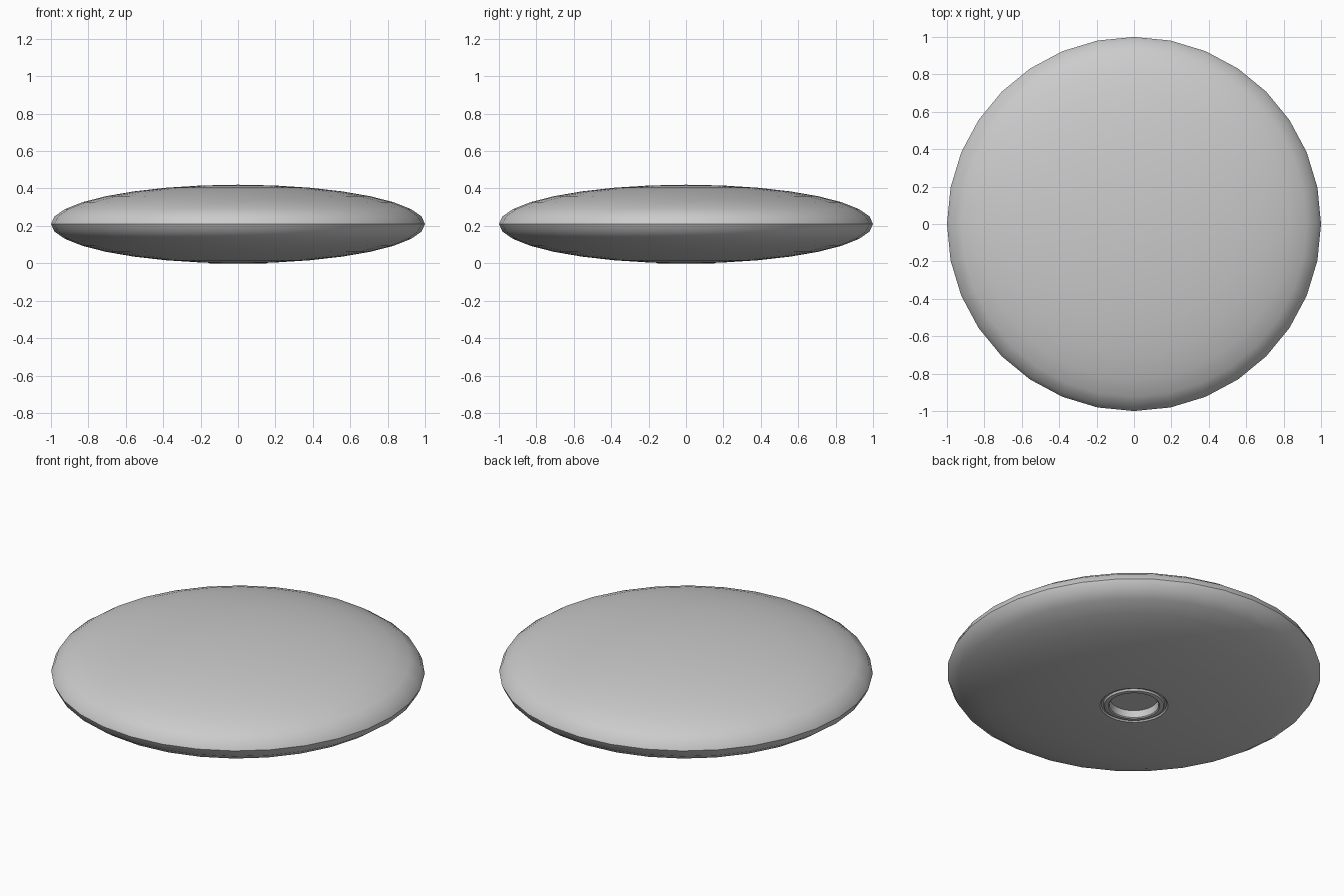
import bpy, bmesh
from math import sin, cos, pi, radians

if "Cube" in bpy.data.objects:
    bpy.data.objects.remove(bpy.data.objects["Cube"])

SEG, RINGS, H = 32, 16, 0.21


def lathe(name, profile):
    """Revolve an (r, z) profile around z; points with r = 0 become poles."""
    bm = bmesh.new()
    rings = []
    for r, z in profile:
        if r == 0:
            rings.append([bm.verts.new((0, 0, z))] * SEG)
        else:
            rings.append([bm.verts.new((r * cos(2 * pi * i / SEG), r * sin(2 * pi * i / SEG), z))
                          for i in range(SEG)])
    for a, b in zip(rings, rings[1:]):
        for i in range(SEG):
            j = (i + 1) % SEG
            quad = list(dict.fromkeys((a[i], a[j], b[j], b[i])))
            bm.faces.new(quad)
    bmesh.ops.recalc_face_normals(bm, faces=bm.faces)
    me = bpy.data.meshes.new(name)
    bm.to_mesh(me)
    bm.free()
    ob = bpy.data.objects.new(name, me)
    bpy.context.collection.objects.link(ob)
    bpy.ops.object.select_all(action='DESELECT')
    ob.select_set(True)
    bpy.context.view_layer.objects.active = ob
    bpy.ops.object.shade_smooth_by_angle(angle=radians(35))
    return ob


# Flattened ball, from the top pole to the last ring before the bottom pole
profile = [(0, 2 * H)]
profile += [(sin(pi * k / RINGS), H + H * cos(pi * k / RINGS)) for k in range(1, RINGS)]

# Underside fitting: shallow groove, raised lip and round recess
profile += [(0.182, 0.004), (0.175, 0.012), (0.165, 0.012), (0.16, 0.002),
            (0.152, 0.0), (0.138, 0.0), (0.132, 0.005), (0.128, 0.045), (0, 0.045)]

lathe("cushion_disc", profile)
